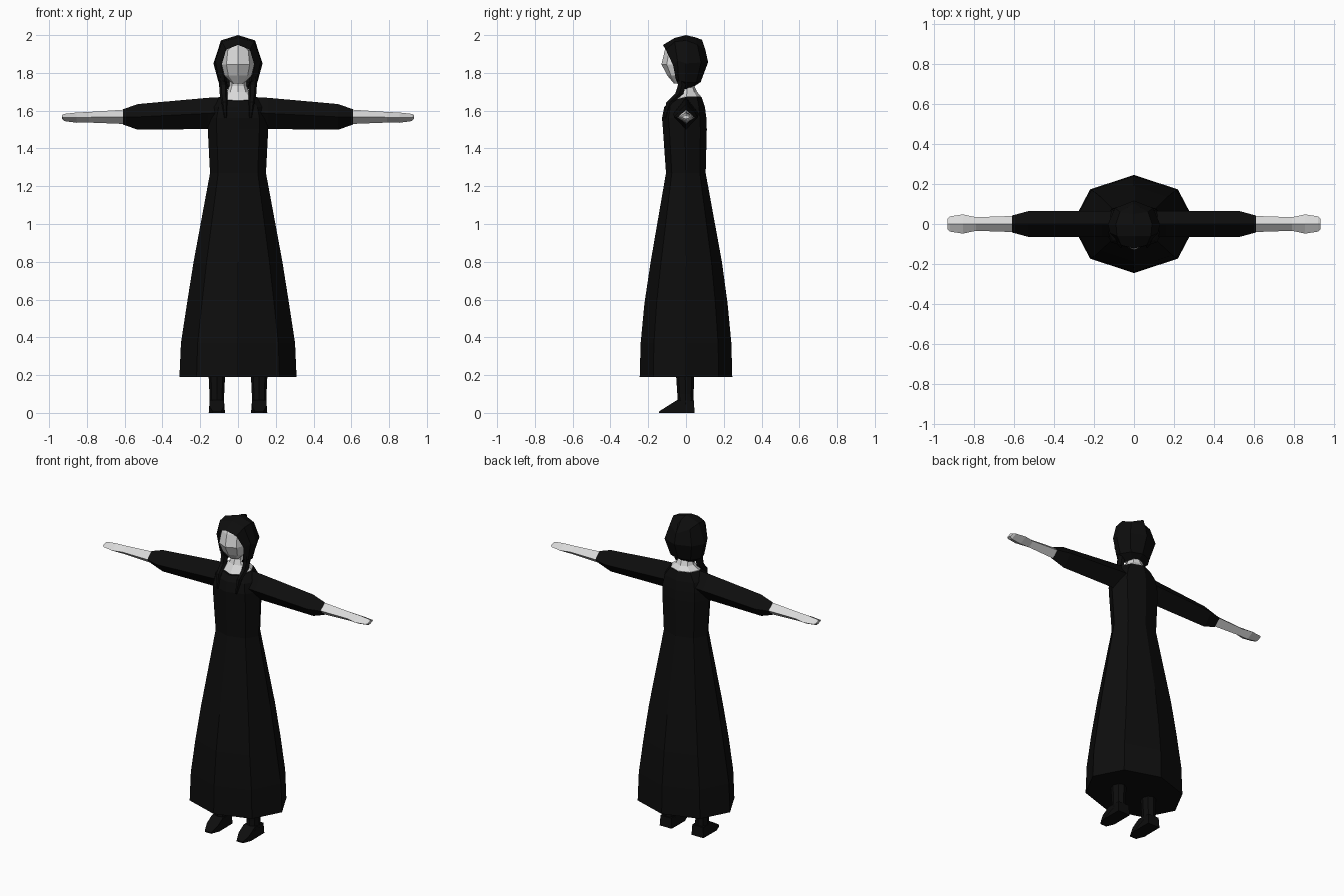
import bpy, bmesh, math
from mathutils import Vector

cube = bpy.data.objects.get("Cube")
if cube:
    bpy.data.objects.remove(cube)


def material(name, rgb):
    m = bpy.data.materials.new(name)
    m.use_nodes = True
    m.diffuse_color = (*rgb, 1)
    b = next(n for n in m.node_tree.nodes if n.type == 'BSDF_PRINCIPLED')
    b.inputs["Base Color"].default_value = (*rgb, 1)
    b.inputs["Roughness"].default_value = 0.8
    return m


BLACK = material("black cloth", (0.004, 0.004, 0.004))
PALE = material("pale skin", (0.70, 0.70, 0.70))


def finish(name, bm, mat):
    bmesh.ops.remove_doubles(bm, verts=bm.verts, dist=0.0005)
    bmesh.ops.recalc_face_normals(bm, faces=bm.faces)
    me = bpy.data.meshes.new(name)
    bm.to_mesh(me)
    bm.free()
    me.materials.append(mat)
    ob = bpy.data.objects.new(name, me)
    bpy.context.collection.objects.link(ob)
    return ob


def loft(name, rings, mat, closed=True):
    """Skin a list of point rings; closed rings are capped at both ends."""
    bm = bmesh.new()
    rows = [[bm.verts.new(p) for p in r] for r in rings]
    n = len(rows[0])
    for a, b in zip(rows, rows[1:]):
        for i in range(n if closed else n - 1):
            j = (i + 1) % n
            bm.faces.new((a[i], a[j], b[j], b[i]))
    if closed:
        bm.faces.new(rows[0])
        bm.faces.new(rows[-1])
    return finish(name, bm, mat)


def ring(z, rx, front, back, cx=0.0, tilt=0.0, n=8):
    """Horizontal ring from y = front to y = back; tilt lowers its front."""
    cy, ry = (front + back) / 2, (back - front) / 2
    pts = []
    for i in range(n):
        a = 2 * math.pi * i / n
        s = math.sin(a)
        pts.append((cx + rx * math.cos(a), cy + ry * s, z + tilt * min(s, 0)))
    return pts


def diamond(side, x, top, bottom, depth):
    """Four-point cross-section of an arm."""
    mid = (top + bottom) / 2
    return [(side * x, 0, top), (side * x, depth, mid),
            (side * x, 0, bottom), (side * x, -depth, mid)]


# Long dress: octagonal rings from hem to neckline
loft("dress", [ring(*r) for r in [
    (0.19, 0.31, -0.245, 0.245), (0.37, 0.302, -0.24, 0.24),
    (0.58, 0.27, -0.22, 0.22), (0.80, 0.235, -0.187, 0.19),
    (1.27, 0.148, -0.106, 0.104), (1.50, 0.16, -0.122, 0.11),
    (1.56, 0.16, -0.127, 0.108), (1.62, 0.145, -0.115, 0.10)]]
    + [ring(1.672, 0.098, -0.088, 0.083, tilt=0.022)], BLACK)

# Neck and bare collar
loft("neck", [
    ring(1.62, 0.10, -0.08, 0.08),
    ring(1.674, 0.094, -0.078, 0.08, tilt=0.020),
    ring(1.70, 0.058, -0.045, 0.058),
    ring(1.73, 0.046, -0.032, 0.045),
    ring(1.80, 0.045, -0.04, 0.04)], PALE)

# Head, showing through the hood opening
loft("head", [ring(*r) for r in [
    (1.745, 0.030, -0.065, -0.005), (1.785, 0.072, -0.098, 0.03),
    (1.845, 0.087, -0.13, 0.06), (1.92, 0.076, -0.112, 0.05),
    (1.95, 0.030, -0.10, 0.02)]], PALE)

# Hood: half rows run from the face edge to the back, then mirror
half_rows = [
    [(0, -.122, 1.948), (0, -.06, 1.985), (0, 0, 2.0), (0, .05, 1.988), (0, .085, 1.975)],
    [(.063, -.107, 1.923), (.085, -.06, 1.965), (.09, 0, 1.972), (.07, .06, 1.95), (0, .103, 1.92)],
    [(.087, -.068, 1.84), (.12, -.045, 1.865), (.13, 0, 1.85), (.095, .08, 1.855), (0, .117, 1.857)],
    [(.072, -.052, 1.76), (.10, -.04, 1.76), (.103, 0, 1.75), (.07, .055, 1.75), (0, .078, 1.752)],
    [(.048, -.035, 1.73), (.06, -.02, 1.72), (.055, 0, 1.715), (.03, .02, 1.715), (0, .03, 1.72)],
]
for side, label in ((1, "left"), (-1, "right")):
    loft(f"hood_{label}", [[(side * x, y, z) for x, y, z in r] for r in half_rows],
         BLACK, closed=False)
# Join both halves into one shell
left, right = bpy.data.objects["hood_left"], bpy.data.objects["hood_right"]
bm = bmesh.new()
bm.from_mesh(left.data)
bm.from_mesh(right.data)
for ob in (left, right):
    bpy.data.objects.remove(ob)
finish("hood", bm, BLACK)

for side, label in ((1, "left"), (-1, "right")):
    # Hanging lock from hood over the chest: x, y, z, half width, half depth
    path = [(.085, -.025, 1.79, .020, .030), (.078, -.022, 1.735, .022, .024),
            (.076, -.035, 1.69, .021, .025), (.072, -.085, 1.645, .016, .022),
            (.066, -.112, 1.56, .006, .008)]
    loft(f"{label}_lock", [ring(z, w, y - d, y + d, side * x, n=6)
                           for x, y, z, w, d in path], BLACK)

    # Sleeve
    loft(f"{label}_sleeve", [diamond(side, *d) for d in [
        (0.085, 1.672, 1.505, 0.065), (0.16, 1.668, 1.503, 0.066),
        (0.53, 1.635, 1.499, 0.064), (0.61, 1.607, 1.527, 0.042)]], BLACK)

    # Forearm and hand
    loft(f"{label}_hand", [diamond(side, *d) for d in [
        (0.58, 1.607, 1.530, 0.040), (0.61, 1.605, 1.530, 0.040),
        (0.79, 1.593, 1.537, 0.034), (0.855, 1.590, 1.536, 0.048),
        (0.92, 1.583, 1.545, 0.038), (0.932, 1.576, 1.556, 0.026)]], PALE)

    # Leg
    cx = side * 0.112
    loft(f"{label}_leg", [ring(*r, cx, n=8) for r in [
        (0.03, 0.038, -0.045, 0.042), (0.10, 0.039, -0.046, 0.040),
        (0.25, 0.046, -0.056, 0.046)]], BLACK)

    # Shoe: side profile narrowing to the toe
    profile = [(0.045, 0.0, 0.042), (0.042, 0.065, 0.038), (-0.047, 0.068, 0.038),
               (-0.10, 0.035, 0.038), (-0.142, 0.008, 0.022), (-0.142, 0.0, 0.022),
               (-0.09, 0.0, 0.043)]
    loft(f"{label}_shoe", [[(cx + s * w, y, z) for y, z, w in profile]
                           for s in (-1, 1)], BLACK)
